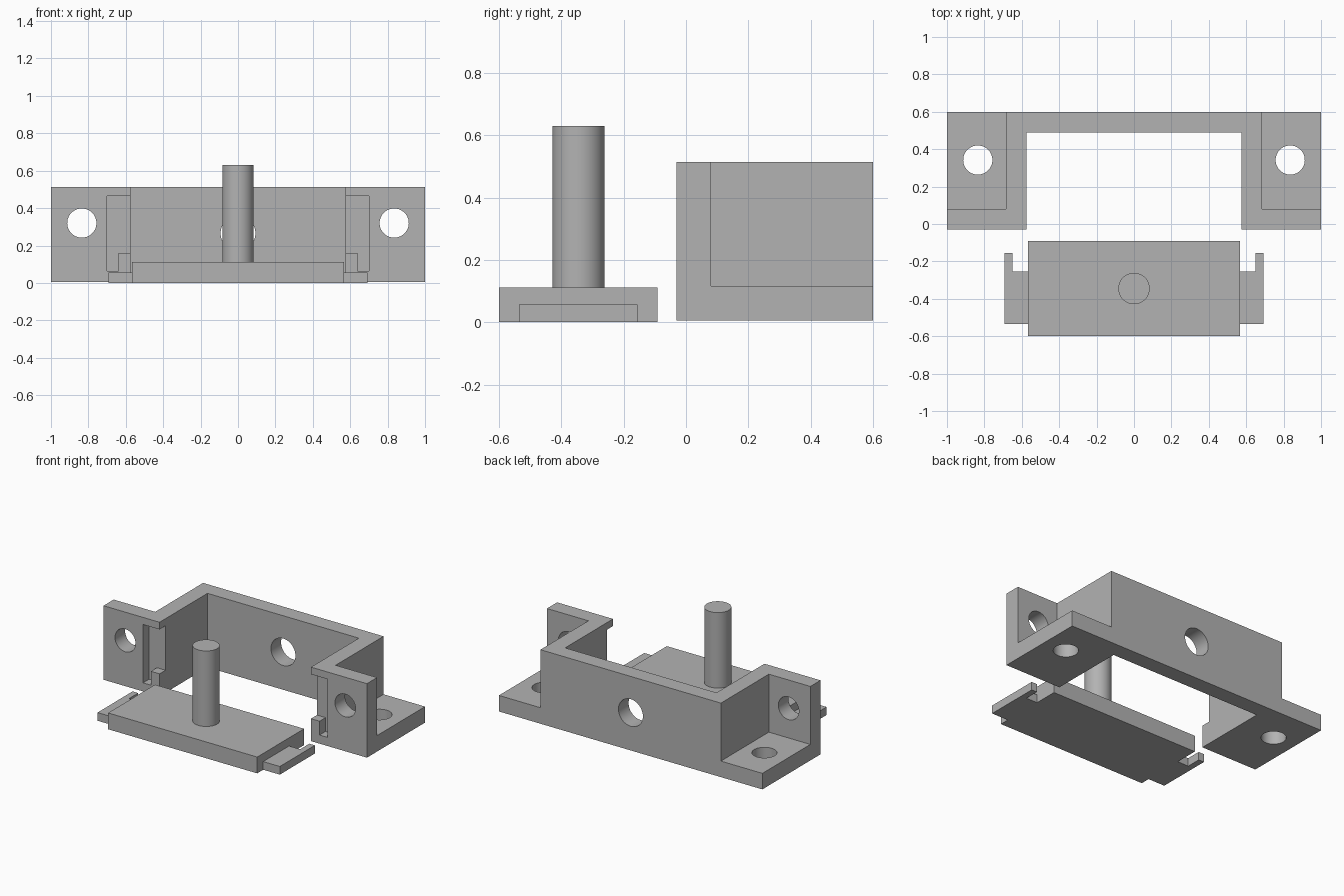
import bpy
import bmesh
from mathutils import Matrix, Vector

default = bpy.data.objects.get("Cube")
if default:
    bpy.data.objects.remove(default, do_unlink=True)

grey = bpy.data.materials.new("Plain grey")
GREY = (0.45, 0.45, 0.45, 1)
grey.use_nodes = True
grey.diffuse_color = GREY
for node in grey.node_tree.nodes:
    if node.type == 'BSDF_PRINCIPLED':
        node.inputs["Base Color"].default_value = GREY


def finish(name, bm):
    bmesh.ops.recalc_face_normals(bm, faces=bm.faces[:])
    mesh = bpy.data.meshes.new(name)
    bm.to_mesh(mesh)
    bm.free()
    mesh.materials.append(grey)
    ob = bpy.data.objects.new(name, mesh)
    bpy.context.collection.objects.link(ob)
    return ob


def prism(name, outline, low, high, axis='Z'):
    """Extrude an outline: (x, y) along Z, or (x, z) along Y."""
    def place(a, b, h):
        return (a, b, h) if axis == 'Z' else (a, h, b)
    bm = bmesh.new()
    face = bm.faces.new([bm.verts.new(place(a, b, low)) for a, b in outline])
    grown = bmesh.ops.extrude_face_region(bm, geom=[face])
    moved = [v for v in grown["geom"] if isinstance(v, bmesh.types.BMVert)]
    bmesh.ops.translate(bm, verts=moved, vec=Vector(place(0, 0, high - low)))
    return finish(name, bm)


def box(name, x, y, z):
    return prism(name, [(x[0], y[0]), (x[1], y[0]), (x[1], y[1]), (x[0], y[1])], *z)


def cylinder(name, radius, depth, centre, axis='Z'):
    bm = bmesh.new()
    bmesh.ops.create_cone(bm, cap_ends=True, segments=48, radius1=radius,
                          radius2=radius, depth=depth)
    if axis == 'Y':
        bm.transform(Matrix.Rotation(1.5707963, 4, 'X'))
    bm.transform(Matrix.Translation(centre))
    return finish(name, bm)


def combine(target, other, operation):
    mod = target.modifiers.new("combine", 'BOOLEAN')
    mod.operation, mod.solver, mod.object = operation, 'EXACT', other
    bpy.context.view_layer.objects.active = target
    bpy.ops.object.modifier_apply(modifier=mod.name)
    bpy.data.objects.remove(other, do_unlink=True)


def smooth(ob):
    bpy.ops.object.select_all(action='DESELECT')
    ob.select_set(True)
    bpy.context.view_layer.objects.active = ob
    bpy.ops.object.shade_smooth_by_angle(angle=0.6)


def mirrored(points, side):
    return [(side * a, b) for a, b in points]


# Bracket: hat-shaped wall with outward front flanges
FRONT, BACK, BASE, TOP, WALL = -0.03, 0.6, 0.006, 0.514, 0.11
INNER = 0.575
half = [(INNER, BACK - WALL), (INNER, FRONT), (1, FRONT), (1, FRONT + WALL),
        (INNER + WALL, FRONT + WALL), (INNER + WALL, BACK)]
bracket = prism("bracket", half + mirrored(half, -1)[::-1], BASE, TOP)

pocket = [(0.64, 0.065), (0.70, 0.065), (0.70, 0.465),
          (0.54, 0.465), (0.54, 0.16), (0.64, 0.16)]
for side in (-1, 1):
    # Foot plate behind each flange
    foot = box("foot", sorted((side * 0.62, side)), (0.02, BACK), (BASE, BASE + WALL))
    combine(bracket, foot, 'UNION')
    # Screw holes through flange and foot
    combine(bracket, cylinder("flange_hole", 0.078, 0.3, (side * 0.835, 0.025, 0.32), 'Y'),
            'DIFFERENCE')
    combine(bracket, cylinder("foot_hole", 0.078, 0.3, (side * 0.835, 0.342, 0.06)),
            'DIFFERENCE')
    # Hooked pocket, leaving a small post at the inner corner
    combine(bracket, prism("pocket", mirrored(pocket, side), -0.1, 0.035, 'Y'),
            'DIFFERENCE')

# Hole in the back wall
combine(bracket, cylinder("wall_hole", 0.093, 0.4, (0, 0.545, 0.265), 'Y'), 'DIFFERENCE')
smooth(bracket)

# Sliding plate with hooked tongues
plate = box("latch_plate", (-0.566, 0.566), (-0.6, -0.092), (0, 0.112))
tongue = [(0.5, -0.535), (0.692, -0.535), (0.692, -0.155),
          (0.65, -0.155), (0.65, -0.255), (0.5, -0.255)]
for side in (-1, 1):
    combine(plate, prism("tongue", mirrored(tongue, side), 0, 0.056), 'UNION')

# Upright pin on the plate
pin = cylinder("pin", 0.084, 0.53, (0, -0.345, 0.365))
smooth(pin)
